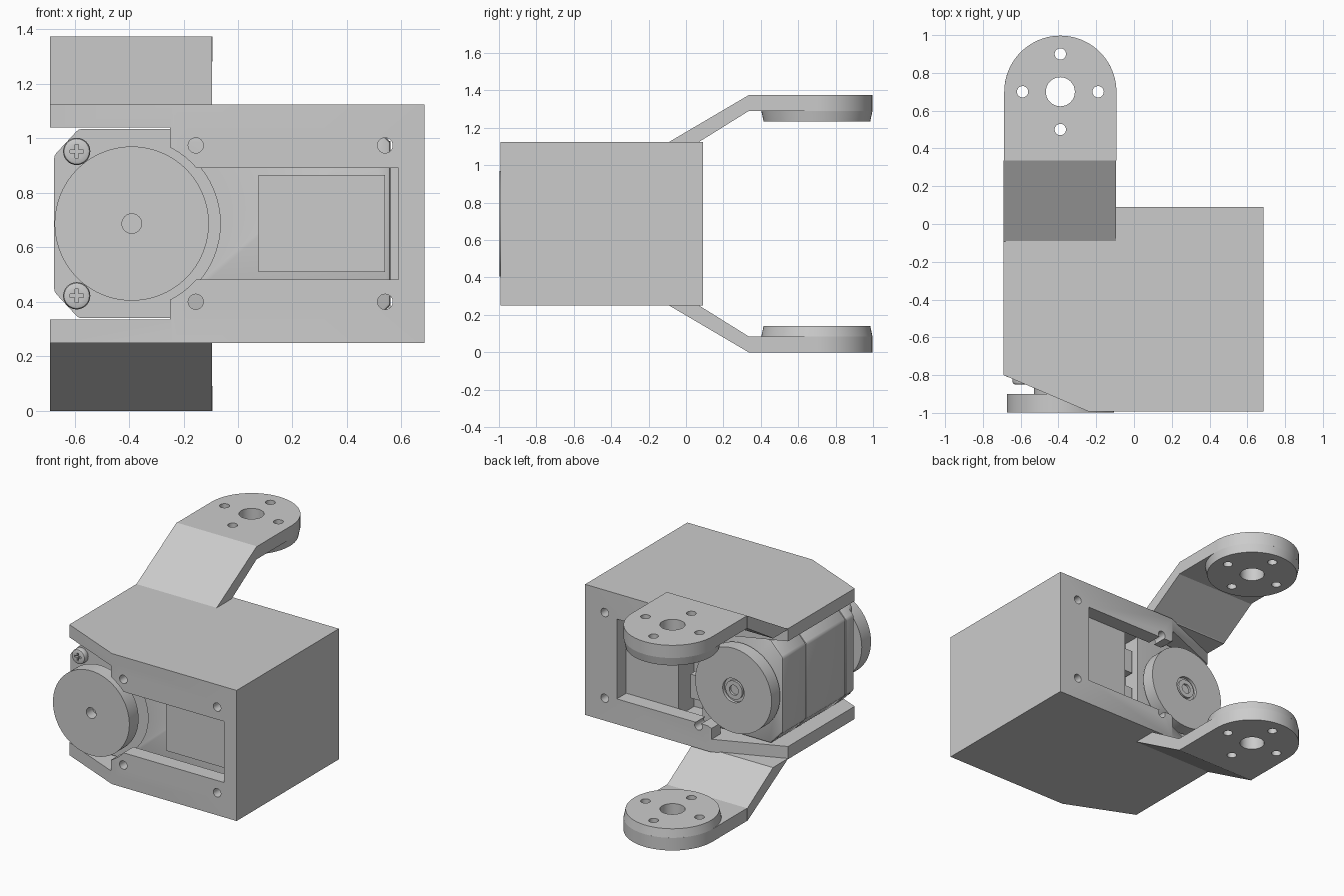
import bpy, bmesh, math
from mathutils import Matrix, Vector

old = bpy.data.objects.get("Cube")
if old:
    bpy.data.objects.remove(old, do_unlink=True)

grey = bpy.data.materials.new("light_grey")
grey.use_nodes = True
colour = (0.6, 0.6, 0.6, 1)
grey.diffuse_color = colour
grey.node_tree.nodes["Principled BSDF"].inputs["Base Color"].default_value = colour

MID = 0.6875          # height of the symmetry plane
AX = -0.39            # pivot axis position in x
AXY = 0.70            # yoke hole centre in y


def finish(bm, name):
    bmesh.ops.recalc_face_normals(bm, faces=bm.faces)
    mesh = bpy.data.meshes.new(name)
    bm.to_mesh(mesh)
    bm.free()
    mesh.materials.append(grey)
    ob = bpy.data.objects.new(name, mesh)
    bpy.context.scene.collection.objects.link(ob)
    return ob


def prism(name, pts, axis, lo, hi):
    """Extrude a 2D outline along one axis."""
    place = {"x": lambda a, b, c: (c, a, b),
             "y": lambda a, b, c: (a, c, b),
             "z": lambda a, b, c: (a, b, c)}[axis]
    bm = bmesh.new()
    face = bm.faces.new([bm.verts.new(place(a, b, lo)) for a, b in pts])
    ext = bmesh.ops.extrude_face_region(bm, geom=[face])
    verts = [e for e in ext["geom"] if isinstance(e, bmesh.types.BMVert)]
    bmesh.ops.translate(bm, verts=verts, vec=Vector(place(0, 0, hi - lo)))
    return finish(bm, name)


def box(name, x, y, z):
    return prism(name, [(x[0], y[0]), (x[1], y[0]), (x[1], y[1]), (x[0], y[1])], "z", *z)


def arc(cx, cy, r, start=0, end=360, n=64):
    full = end - start == 360
    steps = n if full else n + 1
    return [(cx + r * math.cos(math.radians(start + (end - start) * i / n)),
             cy + r * math.sin(math.radians(start + (end - start) * i / n)))
            for i in range(steps)]


def disc(name, a, b, r, axis, lo, hi, n=64):
    return prism(name, arc(a, b, r, n=n), axis, lo, hi)


def apply_mods(ob):
    dg = bpy.context.evaluated_depsgraph_get()
    mesh = bpy.data.meshes.new_from_object(ob.evaluated_get(dg))
    ob.modifiers.clear()
    ob.data = mesh


def cut(ob, cutters):
    for c in cutters:
        m = ob.modifiers.new("cut", "BOOLEAN")
        m.operation, m.solver, m.object = "DIFFERENCE", "EXACT", c
    apply_mods(ob)
    for c in cutters:
        bpy.data.objects.remove(c, do_unlink=True)


def bevel(ob, width, segments=2):
    m = ob.modifiers.new("bevel", "BEVEL")
    m.width, m.segments, m.limit_method = width, segments, "ANGLE"
    apply_mods(ob)


def smooth(ob):
    bpy.ops.object.select_all(action="DESELECT")
    ob.select_set(True)
    bpy.context.view_layer.objects.active = ob
    bpy.ops.object.shade_smooth_by_angle(angle=math.radians(30))


def mirror_down(ob, name):
    copy = ob.copy()
    copy.data = ob.data.copy()
    copy.name = name
    copy.data.transform(Matrix.Translation((0, 0, 2 * MID)) @ Matrix.Diagonal((1, 1, -1, 1)))
    copy.data.flip_normals()
    bpy.context.scene.collection.objects.link(copy)


# Housing: solid block with chamfered corners, hollowed and open on one end
housing = prism("housing", [(-0.69, -0.80), (-0.24, -0.993), (0.685, -0.993),
                            (0.685, 0.09), (-0.24, 0.09), (-0.69, -0.095)], "z", 0.25, 1.125)
cuts = [box("c", (-1, 0.6), (-0.89, -0.01), (0.335, 1.04)),
        box("c", (-1, -0.25), (-2, 1), (0.335, 1.04)),
        disc("c", AX, MID, 0.313, "y", -2, 1),
        box("c", (-0.3, 0.59), (-1.2, -0.8), (0.483, 0.892)),
        box("c", (-0.3, 0.45), (-0.1, 0.3), (0.42, 0.955))]
for x in (-0.155, 0.54):
    for z in (MID - 0.287, MID + 0.287):
        cuts.append(disc("c", x, z, 0.028, "y", -1.2, -0.85, 24))
        cuts.append(disc("c", x, z, 0.028, "y", -0.05, 0.3, 24))
cut(housing, cuts)
smooth(housing)

# Yoke arms: sloped web, rounded end plate and tapered boss with holes


def yoke_holes():
    spots = [(0, 0, 0.077)] + [(dx, dy, 0.03) for dx, dy in
                               ((0.2, 0), (-0.2, 0), (0, 0.2), (0, -0.2))]
    return [disc("c", AX + dx, AXY + dy, r, "z", 1, 1.6, 32) for dx, dy, r in spots]


web = prism("upper_yoke_web", [(-0.095, 1.12), (-0.09, 1.125), (0.335, 1.375),
                               (0.335, 1.29), (0.07, 1.125), (0.065, 1.12)], "x", -0.69, -0.095)
plate = prism("upper_yoke_plate", [(AX - 0.297, 0.335), (AX + 0.297, 0.335)]
              + arc(AX, AXY, 0.297, 0, 180, 40), "z", 1.29, 1.375)
boss = disc("upper_yoke_boss", AX, AXY, 0.297, "z", 1.235, 1.29)
for v in boss.data.vertices:
    if v.co.z < 1.25:
        v.co.x = AX + (v.co.x - AX) * 0.96
        v.co.y = AXY + (v.co.y - AXY) * 0.96
for part in (plate, boss):
    cut(part, yoke_holes())
    smooth(part)
for part in (web, plate, boss):
    mirror_down(part, part.name.replace("upper", "lower"))

# Motor case: three stacked sections sharing one chamfered outline
half = [(0.56, 0.30), (0.51, 0.347), (-0.585, 0.347), (-0.675, 0.25)]
outline = [(x, MID + h) for x, h in half] + [(x, MID - h) for x, h in reversed(half)]
front_case = prism("motor_case_front", outline, "y", -0.86, -0.73)
middle_case = prism("motor_case_middle", outline, "y", -0.73, -0.31)
back_case = prism("motor_case_back", outline, "y", -0.31, -0.06)
for section in (front_case, middle_case, back_case):
    bevel(section, 0.012)
cut(front_case, [box("c", (-1, -0.25), (-1, -0.81), (0, 1.3)),
                 disc("c", AX, MID, 0.325, "y", -1, -0.81)])
cut(back_case, [box("c", (-0.08, 0.065), (-0.18, 0.2), (0.37, 1.0))])
for section in (front_case, middle_case, back_case):
    smooth(section)
box("back_cover", (0.065, 0.56), (-0.06, -0.012), (0.38, 0.99))
box("front_label", (0.075, 0.54), (-0.867, -0.86), (0.51, 0.865))
for i, z in enumerate((0.55, 0.82)):
    box("connector_%d" % (i + 1), (-0.06, 0.03), (-0.18, -0.09), (z - 0.08, z + 0.08))

# Output discs, hubs and bearing ring on the pivot axis
front_horn = disc("front_horn", AX, MID, 0.283, "y", -0.998, -0.90, 96)
cut(front_horn, [disc("c", AX, MID, 0.036, "y", -1.1, -0.93, 32)])
back_horn = disc("back_horn", AX, MID, 0.283, "y", -0.035, 0.055, 96)
cut(back_horn, [disc("c", AX, MID, 0.08, "y", 0.035, 0.2, 32)])
ring = disc("bearing_ring", AX, MID, 0.062, "y", 0.03, 0.05, 32)
cut(ring, [disc("c", AX, MID, 0.033, "y", 0, 0.1, 32)])
front_hub = disc("front_hub", AX, MID, 0.14, "y", -0.91, -0.80)
back_hub = disc("back_hub", AX, MID, 0.14, "y", -0.07, -0.03)
for part in (front_horn, back_horn, ring, front_hub, back_hub):
    smooth(part)

# Cross-head screws on the front corners of the case
for name, z in (("upper_screw", MID + 0.265), ("lower_screw", MID - 0.265)):
    screw = disc(name, -0.592, z, 0.05, "y", -0.85, -0.80, 32)
    bevel(screw, 0.012)
    cut(screw, [box("c", (-0.617, -0.567), (-1, -0.83), (z - 0.006, z + 0.006)),
                box("c", (-0.598, -0.586), (-1, -0.83), (z - 0.025, z + 0.025))])
    smooth(screw)
